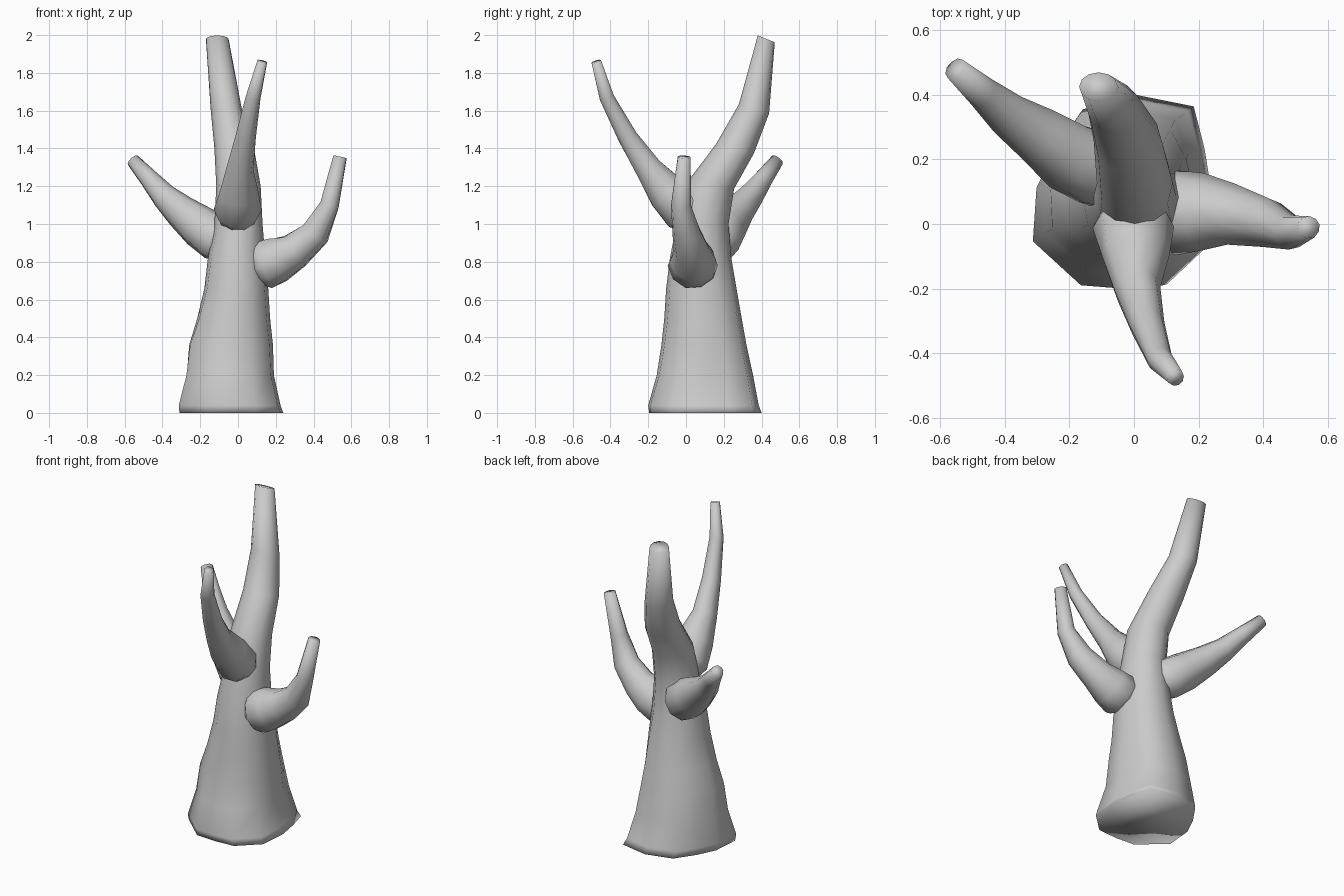
import bpy, bmesh, math, random
from mathutils import Vector

random.seed(4)
cube = bpy.data.objects.get("Cube")
if cube:
    bpy.data.objects.remove(cube)

bark = bpy.data.materials.new("grey bark")
bark.use_nodes = True
bark.diffuse_color = (0.6, 0.6, 0.6, 1)
bark.node_tree.nodes["Principled BSDF"].inputs["Base Color"].default_value = (0.6, 0.6, 0.6, 1)


def skin(name, rings):
    """Join rings of points into a capped limb, smooth shaded all over."""
    bm = bmesh.new()
    loops = [[bm.verts.new(p) for p in ring] for ring in rings]
    n = len(loops[0])
    for low, high in zip(loops, loops[1:]):
        for i in range(n):
            j = (i + 1) % n
            bm.faces.new((low[i], low[j], high[j], high[i]))
    bm.faces.new(loops[0][::-1])
    bm.faces.new(loops[-1])
    bmesh.ops.recalc_face_normals(bm, faces=bm.faces)
    for face in bm.faces:
        face.smooth = True
    mesh = bpy.data.meshes.new(name)
    bm.to_mesh(mesh)
    bm.free()
    mesh.materials.append(bark)
    bpy.context.collection.objects.link(bpy.data.objects.new(name, mesh))


def branch(name, path, sides=10):
    """Tapered tube along (x, y, z, radius) points."""
    pts = [Vector(p[:3]) for p in path]
    last = len(pts) - 1
    rings, old, turn = [], None, None
    for k, p in enumerate(pts):
        t = (pts[min(k + 1, last)] - pts[max(k - 1, 0)]).normalized()
        turn = old.rotation_difference(t) @ turn if old else t.to_track_quat('Z', 'Y')
        old = t
        ring = []
        for i in range(sides):
            a = math.tau * i / sides
            r = path[k][3] * random.uniform(0.97, 1.06)
            ring.append(p + turn @ Vector((r * math.cos(a), r * math.sin(a), 0)))
        rings.append(ring)
    skin(name, rings)


# Trunk: x range, y range, height and rim slope of each level
levels = [
    (-.31, .24, -.195, .40, 0, 0),
    (-.315, .225, -.20, .385, .04, 0),
    (-.28, .19, -.155, .355, .2, 0),
    (-.265, .185, -.13, .32, .36, 0),
    (-.22, .17, -.115, .295, .5, 0),
    (-.18, .16, -.105, .267, .66, 0),
    (-.16, .145, -.085, .24, .82, 0),
    (-.125, .13, -.05, .225, 1.0, 0),
    (-.115, .12, .0, .255, 1.2, -.1),
    (-.125, .085, .16, .36, 1.4, -.25),
    (-.145, .02, .28, .44, 1.61, -.3),
    (-.17, -.05, .38, .47, 1.98, -.4),
]
# Angular outline of the foot, which turns round with height
foot = [(1, 0), (.92, .45), (.8, .88), (.15, 1), (-.45, .85), (-.75, .45),
        (-.95, .07), (-1, -.5), (-.44, -.97), (.03, -1), (.5, -.97), (.95, -.58)]
trunk = []
for x0, x1, y0, y1, z, slope in levels:
    fade = max(0, 1 - z / 0.9)
    ring = []
    for i, corner in enumerate(foot):
        a = math.tau * i / len(foot)
        p = Vector((math.cos(a), math.sin(a))).lerp(Vector(corner), fade)
        dy = p.y * (y1 - y0) / 2
        ring.append(((x0 + x1) / 2 + p.x * (x1 - x0) / 2, (y0 + y1) / 2 + dy, z + slope * dy))
    trunk.append(ring)
skin("trunk", trunk)

# Branches, each rooted inside the trunk
branch("front_branch", [
    (0, .06, 1.02, .09), (0, -.01, 1.075, .122), (.005, -.1, 1.165, .105),
    (.01, -.2, 1.295, .071), (.04, -.31, 1.46, .054), (.08, -.42, 1.67, .04),
    (.128, -.475, 1.86, .027)])
branch("left_branch", [
    (.07, .04, .75, .07), (.13, .04, .78, .13), (.21, .035, .81, .122),
    (.3, .03, .855, .097), (.41, .005, .95, .076), (.485, -.025, 1.1, .052),
    (.54, -.01, 1.355, .035)])
branch("right_branch", [
    (-.05, .12, .88, .09), (-.11, .17, .92, .12), (-.2, .21, .985, .108),
    (-.3, .275, 1.065, .088), (-.39, .34, 1.145, .067), (-.47, .41, 1.24, .05),
    (-.555, .48, 1.335, .036)])
